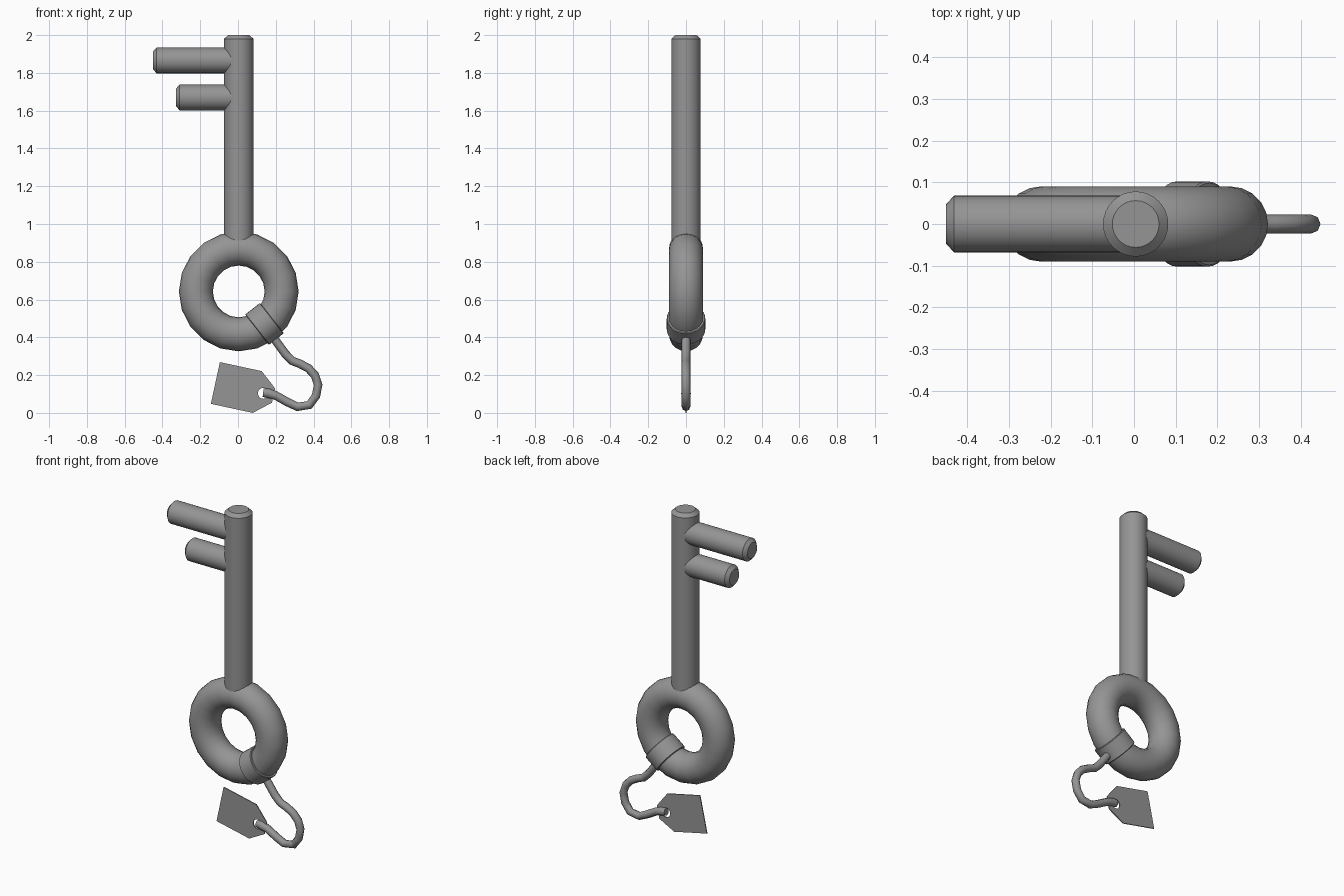
import bpy, bmesh, math
from mathutils import Vector

if "Cube" in bpy.data.objects:
    bpy.data.objects.remove(bpy.data.objects["Cube"])

metal = bpy.data.materials.new("dark_grey")
metal.diffuse_color = (0.3, 0.3, 0.3, 1)
metal.use_nodes = True
metal.node_tree.nodes["Principled BSDF"].inputs["Base Color"].default_value = metal.diffuse_color


def smooth(obj, angle=30):
    bpy.ops.object.select_all(action='DESELECT')
    obj.select_set(True)
    bpy.context.view_layer.objects.active = obj
    if obj.type == 'CURVE':
        bpy.ops.object.convert(target='MESH')
        obj = bpy.context.object
    bpy.ops.object.shade_smooth_by_angle(angle=math.radians(angle))
    obj.data.materials.append(metal)
    return obj


def rod(name, start, end, radius, bevel=0.0, sides=32):
    """Closed cylinder from start to end with chamfered rims."""
    start, end = Vector(start), Vector(end)
    length = (end - start).length
    rings = [(radius - bevel, 0), (radius, bevel * 0.9),
             (radius, length - bevel * 0.9), (radius - bevel, length)]
    bm = bmesh.new()
    loops = [[bm.verts.new((r * math.cos(math.tau * i / sides),
                            r * math.sin(math.tau * i / sides), h))
              for i in range(sides)] for r, h in rings]
    for a, b in zip(loops, loops[1:]):
        for i in range(sides):
            j = (i + 1) % sides
            bm.faces.new((a[i], a[j], b[j], b[i]))
    bm.faces.new(loops[0][::-1])
    bm.faces.new(loops[-1])
    mesh = bpy.data.meshes.new(name)
    bm.to_mesh(mesh)
    bm.free()
    obj = bpy.data.objects.new(name, mesh)
    bpy.context.collection.objects.link(obj)
    obj.location = start
    obj.rotation_euler = (end - start).to_track_quat('Z', 'Y').to_euler()
    return smooth(obj)


def curve_object(name, splines, dims, cyclic):
    curve = bpy.data.curves.new(name, 'CURVE')
    curve.dimensions = dims
    for pts in splines:
        s = curve.splines.new('POLY')
        s.points.add(len(pts) - 1)
        for p, co in zip(s.points, pts):
            p.co = (*co, 1)
        s.use_cyclic_u = cyclic
    obj = bpy.data.objects.new(name, curve)
    bpy.context.collection.objects.link(obj)
    return obj


CX, RING_Z, MAJOR, MINOR = 0.004, 0.643, 0.227, 0.09

# Shaft and the two teeth
rod("shaft", (CX, 0, 0.87), (CX, 0, 2.0), 0.078, 0.022)
rod("upper_tooth", (CX, 0, 1.866), (-0.45, 0, 1.866), 0.068, 0.021)
rod("lower_tooth", (CX, 0, 1.670), (-0.328, 0, 1.670), 0.068, 0.021)

# Ring handle
bpy.ops.mesh.primitive_torus_add(major_radius=MAJOR, minor_radius=MINOR,
                                 major_segments=20, minor_segments=20,
                                 location=(CX, 0, RING_Z),
                                 rotation=(math.pi / 2, 0, 0))
bpy.context.object.name = "ring_handle"
smooth(bpy.context.object, 40)

# Band wrapped round the ring
ang = math.radians(-52)
radial = Vector((math.cos(ang), 0, math.sin(ang)))
tangent = Vector((-radial.z, 0, radial.x))
mid = Vector((CX + 0.002, 0, RING_Z)) + radial * 0.218
rod("ring_band", mid - tangent * 0.05, mid + tangent * 0.05, 0.102, 0.004)

# Cord from the band to the tag
path = [(0.165, 0.43), (0.205, 0.375), (0.25, 0.313), (0.288, 0.275),
        (0.328, 0.26), (0.373, 0.236), (0.408, 0.198), (0.424, 0.148),
        (0.413, 0.09), (0.378, 0.042), (0.315, 0.032), (0.262, 0.057),
        (0.2, 0.092), (0.16, 0.104), (0.133, 0.107)]
cord = curve_object("cord", [[(x, 0, z) for x, z in path]], '3D', False)
cord.data.bevel_depth = 0.0228
cord.data.bevel_resolution = 2
cord.data.use_fill_caps = True
cord.data.splines[0].points[-2].radius = 1.15
smooth(cord, 50)

# Tag with a punched hole
outline = [(-0.227, -0.113), (0, -0.113), (0.088, -0.039),
           (0.088, 0.039), (0, 0.113), (-0.227, 0.113)]
hole = [(0.033 + 0.029 * math.cos(math.tau * i / 20),
         0.029 * math.sin(math.tau * i / 20)) for i in range(20)]
tag = curve_object("tag", [[(x, y, 0) for x, y in pts] for pts in (outline, hole)],
                   '2D', True)
tag.data.fill_mode = 'BOTH'
tag.data.extrude = 0.003
tag.location = (0.102, 0, 0.1105)
tag.rotation_euler = (math.pi / 2, math.radians(12.2), 0)
smooth(tag)
